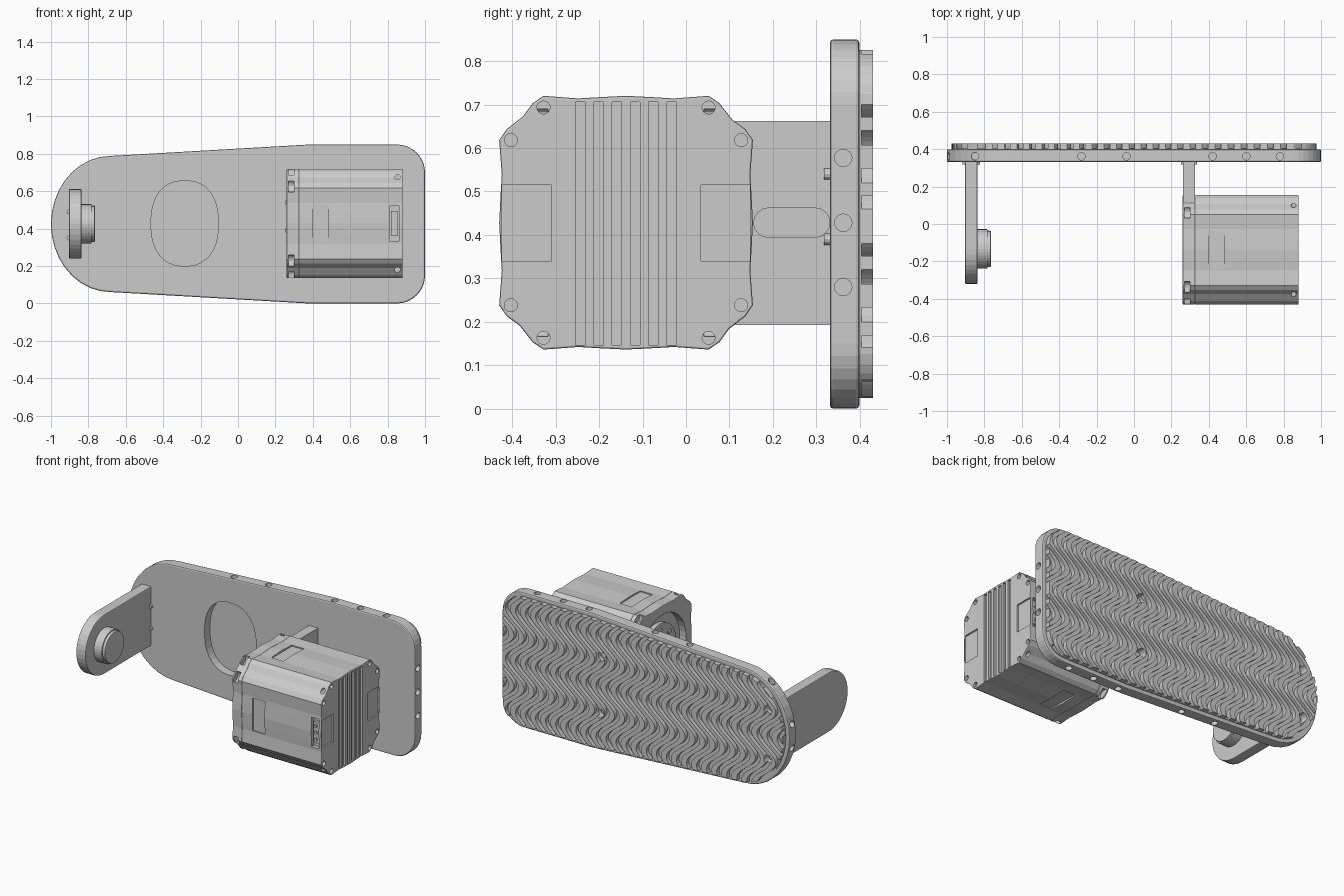
import bpy, bmesh
from math import sin, cos, pi, hypot

if "Cube" in bpy.data.objects:
    bpy.data.objects.remove(bpy.data.objects["Cube"])

CZ = 0.425            # height of the plate's mirror line
MY, MZ = -0.138, 0.428  # motor axis in y and z


def place(axis, a, b, t):
    return {'x': (t, a, b), 'y': (a, t, b), 'z': (a, b, t)}[axis]


def new_object(name, bm):
    bmesh.ops.recalc_face_normals(bm, faces=bm.faces)
    mesh = bpy.data.meshes.new(name)
    bm.to_mesh(mesh)
    bm.free()
    obj = bpy.data.objects.new(name, mesh)
    bpy.context.collection.objects.link(obj)
    return obj


def prism(name, pts, axis, lo, hi, bevel=0):
    """Extrude a 2D outline along an axis."""
    bm = bmesh.new()
    rings = [[bm.verts.new(place(axis, a, b, t)) for a, b in pts] for t in (lo, hi)]
    n = len(pts)
    for i in range(n):
        j = (i + 1) % n
        bm.faces.new((rings[0][i], rings[0][j], rings[1][j], rings[1][i]))
    caps = [bm.faces.new(r) for r in rings]
    bmesh.ops.recalc_face_normals(bm, faces=bm.faces)
    if bevel:
        bmesh.ops.bevel(bm, geom=[e for f in caps for e in f.edges], offset=bevel,
                        segments=2, profile=0.5, affect='EDGES')
    return new_object(name, bm)


def arc(ca, cb, ra, rb, start, end, n=8):
    return [(ca + ra * cos(start + (end - start) * i / n),
             cb + rb * sin(start + (end - start) * i / n)) for i in range(n + 1)]


def cyl(name, axis, a, b, r, lo, hi, bevel=0, n=28):
    return prism(name, arc(a, b, r, r, 0, 2 * pi, n)[:-1], axis, lo, hi, bevel)


def box(name, x0, x1, y0, y1, z0, z1):
    return prism(name, [(x0, y0), (x1, y0), (x1, y1), (x0, y1)], 'z', z0, z1)


def boolean(obj, cutters, op='DIFFERENCE'):
    bpy.context.view_layer.objects.active = obj
    for c in cutters:
        m = obj.modifiers.new('cut', 'BOOLEAN')
        m.operation, m.object, m.solver = op, c, 'EXACT'
        bpy.ops.object.modifier_apply(modifier=m.name)
    for c in cutters:
        bpy.data.objects.remove(c)


def inset(pts, d):
    """Move a counter-clockwise outline inwards."""
    out = []
    for i, (a, b) in enumerate(pts):
        (pa, pb), (na, nb) = pts[i - 1], pts[(i + 1) % len(pts)]
        ta, tb = na - pa, nb - pb
        l = hypot(ta, tb)
        out.append((a - tb / l * d, b + ta / l * d))
    return out


# Base plate with a tapered, rounded outline
outline = (arc(0.85, 0.15, 0.15, 0.15, -pi / 2, 0) + arc(0.85, 0.70, 0.15, 0.15, 0, pi / 2)
           + [(0.38, 0.85)] + arc(-0.68, CZ, 0.32, 0.364, pi / 2, 3 * pi / 2, 18) + [(0.38, 0)])
plate = prism('base_plate', outline, 'y', 0.331, 0.399, 0.008)

# Oval pocket in the front and screw holes around the rim
pocket = [(-0.285 + 0.18 * abs(cos(t)) ** 0.85 * (1 if cos(t) > 0 else -1),
           0.428 + 0.228 * abs(sin(t)) ** 0.85 * (1 if sin(t) > 0 else -1))
          for t in [2 * pi * (i + 0.5) / 36 for i in range(36)]]
cutters = [prism('cutter', pocket, 'y', 0.2, 0.385)]
for x, top in ((-0.85, 0.735), (-0.28, 0.815), (-0.04, 0.828), (0.42, 0.85), (0.6, 0.85), (0.78, 0.85)):
    h = top - CZ
    cutters.append(cyl('cutter', 'z', x, 0.362, 0.02, CZ + h - 0.03, CZ + h + 0.2, n=16))
    cutters.append(cyl('cutter', 'z', x, 0.362, 0.02, CZ - h - 0.2, CZ - h + 0.03, n=16))
for z in (0.28, 0.428, 0.577):
    cutters.append(cyl('cutter', 'x', 0.362, z, 0.02, 0.97, 1.2, n=16))
for z in (0.35, 0.5):
    cutters.append(cyl('cutter', 'x', 0.362, z, 0.02, -1.2, -0.96, n=16))
boolean(plate, cutters)

# Tread: thin base sheet and wavy ribs trimmed to the plate outline
tread_base = prism('tread_base', inset(outline, 0.025), 'y', 0.39, 0.404)
bm = bmesh.new()
steps = 90
for i in range(33):
    c = -1.12 + 0.07 * i
    prev = None
    for k in range(steps + 1):
        z = -0.05 + 0.95 * k / steps
        x = c + 0.065 * sin(2 * pi * (z - 0.34) / 0.32)
        ring = [bm.verts.new(p) for p in ((x - 0.019, 0.401, z), (x + 0.019, 0.401, z),
                                          (x + 0.019, 0.43, z), (x - 0.019, 0.43, z))]
        if prev:
            for q in range(4):
                r = (q + 1) % 4
                bm.faces.new((prev[q], prev[r], ring[r], ring[q]))
        if k in (0, steps):
            bm.faces.new(ring)
        prev = ring
ribs = new_object('tread_ribs', bm)
boolean(ribs, [prism('cutter', inset(outline, 0.025), 'y', 0.3, 0.5)], 'INTERSECT')

# Bracket screw holes through the tread, with screw heads inside
spots = [(0.30, 0.25), (0.30, 0.60), (-0.87, 0.27), (-0.87, 0.58)]
for part in (ribs, tread_base, plate):
    boolean(part, [cyl('cutter', 'y', x, z, 0.028, 0.372, 0.5) for x, z in spots])
for x, z in spots:
    cyl('bracket_screw', 'y', x, z, 0.021, 0.36, 0.39, 0.003, 20)

# Pivot bracket on the left with its round boss
tab = [(0.335, 0.24), (0.335, 0.612)] + arc(-0.133, 0.426, 0.187, 0.186, pi / 2, 3 * pi / 2, 20)
prism('pivot_bracket', tab, 'x', -0.903, -0.837, 0.005)
cyl('pivot_boss', 'x', -0.133, 0.426, 0.105, -0.84, -0.782, 0.004, 36)
cyl('pivot_boss_end', 'x', -0.133, 0.426, 0.097, -0.79, -0.765, 0.004, 36)

# Small locating pins at the bracket roots
for x0, x1, zs in ((-0.903, -0.837, (0.35, 0.49)), (0.263, 0.325, (0.39, 0.54))):
    for z in zs:
        for x in (x0, x1):
            cyl('locating_pin', 'y', x, z, 0.013, 0.318, 0.34, 0, 12)

# Motor bracket arm with a long slot
arm = box('motor_bracket', 0.263, 0.325, 0.05, 0.335, 0.192, 0.662)
slot = arc(0.19, 0.428, 0.034, 0.034, pi / 2, 3 * pi / 2) + arc(0.297, 0.428, 0.034, 0.034, -pi / 2, pi / 2)
boolean(arm, [prism('cutter', slot, 'x', 0.2, 0.4),
              cyl('cutter', 'x', MY, MZ, 0.24, 0.2, 0.4)])

# Motor cross-section: rounded square with slightly waved sides
eighth = [(0.0, 0.292), (0.06, 0.289), (0.11, 0.286), (0.15, 0.289), (0.19, 0.292), (0.215, 0.275)]
quarter = eighth + [(0.245, 0.237)] + [(b, a) for a, b in reversed(eighth)]
section = []
for k in range(4):
    for a, b in quarter[:-1]:
        for _ in range(k):
            a, b = b, -a
        section.append((MY + a, MZ + b))
corners = [(sa * p, sb * q) for p, q in ((0.19, 0.265), (0.265, 0.19)) for sa in (-1, 1) for sb in (-1, 1)]

# Front flange of the motor: round opening and screw pockets
flange = prism('motor_flange', section, 'x', 0.26, 0.326, 0.004)
boolean(flange, [cyl('cutter', 'x', MY, MZ, 0.235, 0.2, 0.305, n=40)]
        + [cyl('cutter', 'x', MY + a * 1.06, MZ + b * 1.06, 0.034, 0.27, 0.30, n=16) for a, b in corners])
cyl('motor_rotor', 'x', MY, MZ, 0.17, 0.28, 0.32, 0.004, 40)
for k in range(8):
    cyl('rotor_screw', 'x', MY + 0.13 * cos(k * pi / 4), MZ + 0.13 * sin(k * pi / 4), 0.016, 0.272, 0.3, 0, 12)

# Motor housing: end-face fins, screw holes, side panels, connector bays
body = prism('motor_housing', section, 'x', 0.325, 0.88, 0.004)
cutters = [cyl('cutter', 'x', MY + a, MZ + b, 0.015, 0.855, 0.95, n=16) for a, b in corners]
cutters += [box('cutter', 0.868, 0.95, MY + d - 0.011, MY + d + 0.011, 0.146, 0.706)
            for d in (-0.105, -0.063, -0.021, 0.021, 0.063, 0.105)]
for s in (-1, 1):
    y0, y1 = sorted((MY + s * 0.28, MY + s * 0.4))
    z0, z1 = sorted((MZ + s * 0.28, MZ + s * 0.4))
    cutters.append(box('cutter', 0.40, 0.485, y0, y1, 0.325, 0.53))
    cutters.append(box('cutter', 0.40, 0.485, -0.24, -0.035, z0, z1))
    y0, y1 = sorted((MY + s * 0.172, MY + s * 0.285))
    cutters.append(box('cutter', 0.87, 0.95, y0, y1, 0.34, 0.515))
    y0, y1 = sorted((MY + s * 0.262, MY + s * 0.4))
    cutters.append(box('cutter', 0.81, 0.862, y0, y1, 0.335, 0.52))
    for z in (0.18, 0.676):
        y0, y1 = sorted((MY + s * 0.18, MY + s * 0.4))
        cutters.append(cyl('cutter', 'y', 0.853, z, 0.014, y0, y1, n=12))
boolean(body, cutters)

# Connector sockets and pins inside the bays
for s, side in ((-1, 'front'), (1, 'rear')):
    y0, y1 = sorted((MY + s * 0.25, MY + s * 0.28))
    box(side + '_connector', 0.818, 0.856, y0, y1, 0.36, 0.495)
    for z in (0.385, 0.428, 0.47):
        y0, y1 = sorted((MY + s * 0.27, MY + s * 0.288))
        cyl(side + '_connector_pin', 'y', 0.837, z, 0.01, y0, y1, 0, 10)
